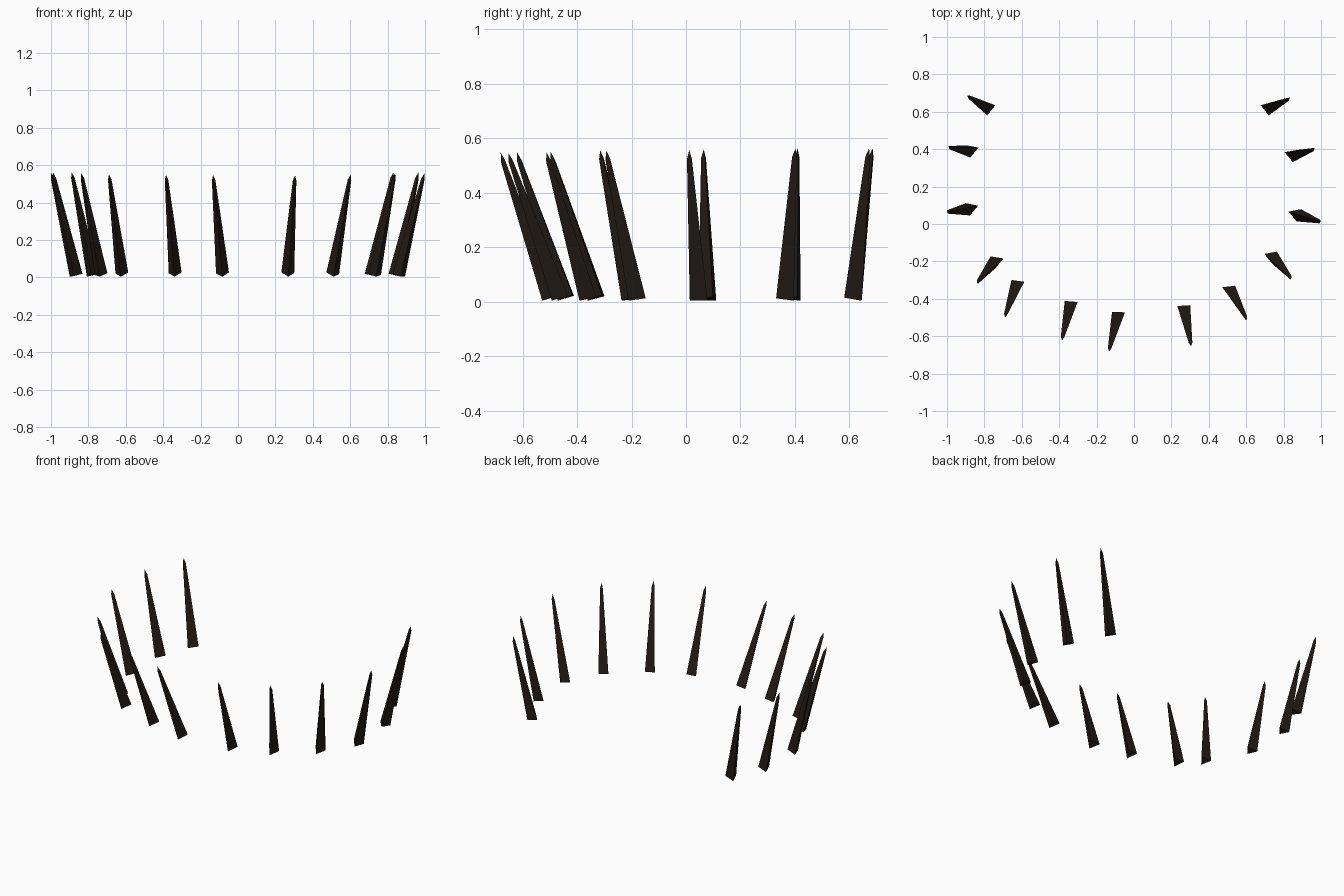
import bpy, math
from mathutils import Vector, Quaternion

if "Cube" in bpy.data.objects:
    bpy.data.objects.remove(bpy.data.objects["Cube"])

LENGTH = 0.565

wood = bpy.data.materials.new("dark_wood")
wood.diffuse_color = (0.016, 0.011, 0.008, 1)
wood.use_nodes = True
wood.node_tree.nodes["Principled BSDF"].inputs["Base Color"].default_value = wood.diffuse_color

# Base centre (x, y) and tip (x, y) of each stake, around the open arc
stakes = [
    (-0.778, 0.62, -0.89, 0.685),
    (-0.868, 0.395, -0.99, 0.41),
    (-0.87, 0.085, -1.0, 0.065),
    (-0.735, -0.198, -0.838, -0.315),
    (-0.623, -0.323, -0.69, -0.497),
    (-0.337, -0.433, -0.385, -0.62),
    (-0.083, -0.49, -0.133, -0.68),
    (0.267, -0.455, 0.305, -0.652),
    (0.508, -0.353, 0.602, -0.512),
    (0.733, -0.173, 0.84, -0.292),
    (0.863, 0.053, 0.997, 0.012),
    (0.842, 0.37, 0.965, 0.402),
    (0.714, 0.62, 0.832, 0.672),
]

# Three-sided tapered shaft with a short sharpened point
RINGS = [(0.0, 0.040), (LENGTH - 0.032, 0.011)]


def stake_mesh():
    verts = []
    for z, r in RINGS:
        for i in range(3):
            a = math.radians(-90 + 120 * i)
            verts.append((r * math.cos(a), r * math.sin(a), z))
    verts.append((0, 0, LENGTH))
    faces = [(2, 1, 0)]
    for i in range(3):
        j = (i + 1) % 3
        faces += [(i, j, 3 + j, 3 + i), (3 + i, 3 + j, 6)]
    mesh = bpy.data.meshes.new("stake")
    mesh.from_pydata(verts, [], faces)
    mesh.materials.append(wood)
    return mesh


mesh = stake_mesh()

# Lean each stake outward from its base
for n, (bx, by, tx, ty) in enumerate(stakes, 1):
    dx, dy = tx - bx, ty - by
    axis = Vector((dx, dy, math.sqrt(LENGTH ** 2 - dx * dx - dy * dy)))
    lean = Vector((0, 0, 1)).rotation_difference(axis)
    yaw = Quaternion((0, 0, 1), math.radians(12 * bx))
    ob = bpy.data.objects.new(f"stake_{n:02d}", mesh)
    bpy.context.collection.objects.link(ob)
    ob.rotation_mode = 'QUATERNION'
    ob.rotation_quaternion = lean @ yaw
    # drop so the lowest base corner touches the ground
    low = min((ob.rotation_quaternion @ v.co).z for v in mesh.vertices)
    ob.location = (bx, by, 0.004 - low)
